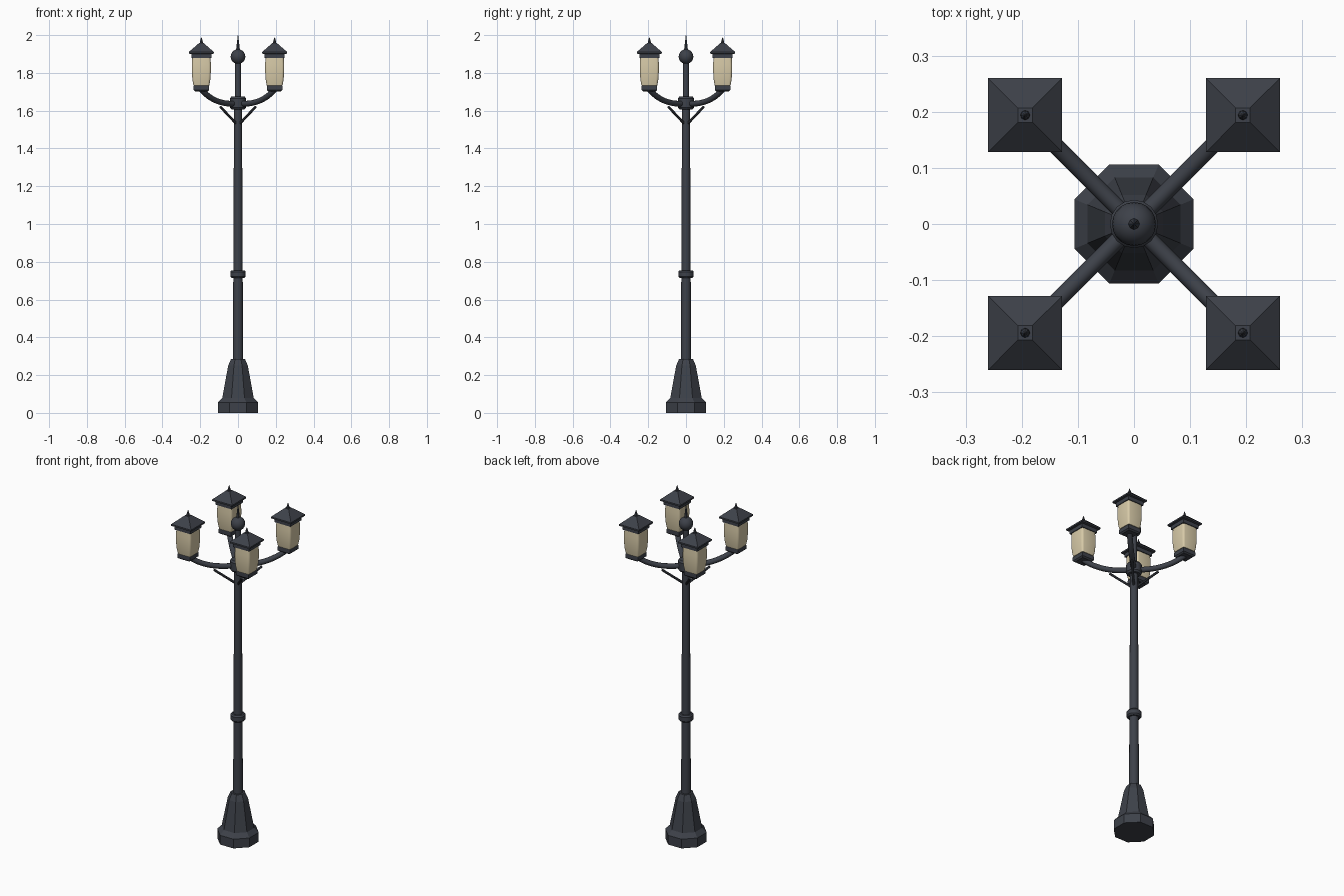
import bpy, bmesh, math
from mathutils import Vector

if "Cube" in bpy.data.objects:
    bpy.data.objects.remove(bpy.data.objects["Cube"])


def material(name, rgb):
    m = bpy.data.materials.new(name)
    m.diffuse_color = (*rgb, 1)
    m.use_nodes = True
    m.node_tree.nodes["Principled BSDF"].inputs["Base Color"].default_value = m.diffuse_color
    return m


IRON = material("dark slate iron", (0.047, 0.053, 0.067))
GLASS = material("warm cream glass", (0.68, 0.59, 0.39))


def finish(name, bm, mat, smooth=None):
    bmesh.ops.recalc_face_normals(bm, faces=bm.faces)
    me = bpy.data.meshes.new(name)
    bm.to_mesh(me)
    bm.free()
    me.materials.append(mat)
    ob = bpy.data.objects.new(name, me)
    bpy.context.collection.objects.link(ob)
    if smooth:
        bpy.ops.object.select_all(action='DESELECT')
        ob.select_set(True)
        bpy.context.view_layer.objects.active = ob
        bpy.ops.object.shade_smooth_by_angle(angle=math.radians(smooth))
    return ob


def loft(name, outline, levels, mat, at=(0, 0), smooth=None):
    """Stack a unit outline at (scale, z) levels and cap both ends."""
    bm = bmesh.new()
    rings = [[bm.verts.new((at[0] + x * s, at[1] + y * s, z)) for x, y in outline]
             for s, z in levels]
    n = len(outline)
    for a, b in zip(rings, rings[1:]):
        for i in range(n):
            j = (i + 1) % n
            bm.faces.new((a[i], a[j], b[j], b[i]))
    bm.faces.new(rings[0])
    bm.faces.new(rings[-1])
    return finish(name, bm, mat, smooth)


def ngon(n, turn=0.0, r=1.0):
    return [(r * math.cos(math.tau * (i + turn) / n), r * math.sin(math.tau * (i + turn) / n))
            for i in range(n)]


def rounded_square(corner, seg):
    pts = []
    for q in range(4):
        mid = math.pi / 4 + q * math.pi / 2
        cx = (1 - corner) * math.copysign(1, math.cos(mid))
        cy = (1 - corner) * math.copysign(1, math.sin(mid))
        for k in range(seg + 1):
            a = q * math.pi / 2 + k * math.pi / 2 / seg
            pts.append((cx + corner * math.cos(a), cy + corner * math.sin(a)))
    return pts


def tube(name, pts, radius, sides):
    """Sweep a round section along a path lying in a vertical plane."""
    bm = bmesh.new()
    pts = [Vector(p) for p in pts]
    side = Vector((-pts[-1].y, pts[-1].x, 0)).normalized()
    rings = []
    for i, p in enumerate(pts):
        t = (pts[min(i + 1, len(pts) - 1)] - pts[max(i - 1, 0)]).normalized()
        up = t.cross(side)
        rings.append([bm.verts.new(p + radius * (side * c + up * s)) for c, s in ngon(sides)])
    for a, b in zip(rings, rings[1:]):
        for i in range(sides):
            j = (i + 1) % sides
            bm.faces.new((a[i], a[j], b[j], b[i]))
    bm.faces.new(rings[0])
    bm.faces.new(rings[-1])
    return finish(name, bm, IRON, 40)


OCT = ngon(8, 0.5, 1 / math.cos(math.pi / 8))   # unit apothem, flats facing x and y
ROUND = ngon(16)
SQUARE = [(1, 1), (-1, 1), (-1, -1), (1, -1)]
SOFT_SQUARE = rounded_square(0.25, 3)

# Pedestal, pole and collars
loft("base", OCT, [(0.106, 0), (0.106, 0.055), (0.083, 0.08), (0.052, 0.25), (0.037, 0.285)], IRON)
loft("pole", ROUND, [(0.027, 0.27), (0.021, 1.64)], IRON, smooth=40)
loft("pole_collar", ROUND, [(0.034, 0.714), (0.041, 0.722), (0.041, 0.747), (0.034, 0.755)], IRON, smooth=30)
loft("arm_hub", ROUND, [(0.035, 1.607), (0.043, 1.617), (0.043, 1.665), (0.035, 1.675)], IRON, smooth=30)

# Top stem, ball and spike
loft("top_stem", ROUND, [(0.017, 1.66), (0.016, 1.87)], IRON, smooth=40)
bm = bmesh.new()
bmesh.ops.create_uvsphere(bm, u_segments=20, v_segments=12, radius=0.039)
bmesh.ops.translate(bm, verts=bm.verts, vec=(0, 0, 1.886))
finish("top_ball", bm, IRON, 40)
loft("top_spike", ngon(8), [(0.011, 1.915), (0.001, 2.0)], IRON)

# Four arms with braces and lanterns
D = 0.194
for sx, sy, tag in ((1, 1, "back_right"), (-1, 1, "back_left"),
                    (-1, -1, "front_left"), (1, -1, "front_right")):
    c = (sx * D, sy * D)
    # Quadratic curve rising to the lantern
    path = []
    for k in range(11):
        t = k / 10
        h = 0.02 * (1 - t) ** 2 + 2 * t * (1 - t) * 0.125 + t * t * D
        z = 1.637 * (1 - t) ** 2 + 2 * t * (1 - t) * 1.632 + t * t * 1.712
        path.append((sx * h, sy * h, z))
    tube("arm_" + tag, path, 0.015, 12)
    tube("brace_" + tag, [(sx * 0.008, sy * 0.008, 1.53), (sx * 0.093, sy * 0.093, 1.62)], 0.007, 8)
    loft("lantern_seat_" + tag, SQUARE,
         [(0.033, 1.702), (0.041, 1.709), (0.041, 1.73), (0.037, 1.737)], IRON, c)
    loft("lantern_glass_" + tag, SOFT_SQUARE,
         [(0.042, 1.734), (0.0475, 1.765), (0.0505, 1.81), (0.0505, 1.845), (0.048, 1.885)],
         GLASS, c, 40)
    loft("lantern_roof_" + tag, SQUARE,
         [(0.053, 1.878), (0.053, 1.9), (0.066, 1.902), (0.066, 1.911), (0.013, 1.957)], IRON, c)
    loft("lantern_finial_" + tag, ngon(8),
         [(0.009, 1.95), (0.008, 1.965), (0.001, 1.988)], IRON, c)
